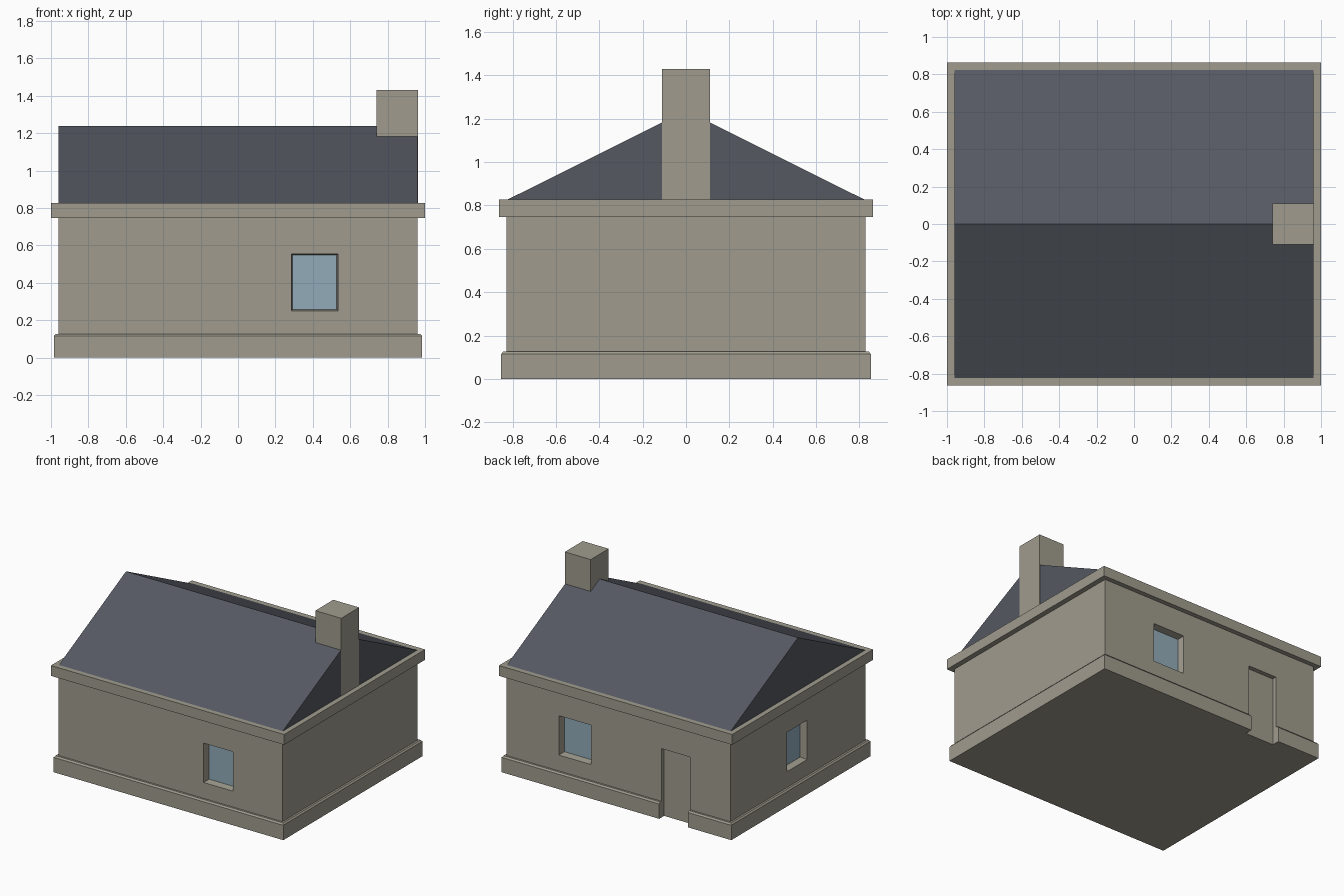
import bpy, bmesh
from math import radians

if "Cube" in bpy.data.objects:
    bpy.data.objects.remove(bpy.data.objects["Cube"])


def material(name, rgb):
    m = bpy.data.materials.new(name)
    m.diffuse_color = (*rgb, 1)
    m.use_nodes = True
    m.node_tree.nodes["Principled BSDF"].inputs["Base Color"].default_value = m.diffuse_color
    return m


STONE = material("stone", (0.35, 0.33, 0.27))
SLATE = material("slate", (0.09, 0.10, 0.12))
GLASS = material("glass", (0.29, 0.41, 0.49))


def loft(name, rings, mat):
    """Stack rectangles (x0, x1, y0, y1, z) into a closed solid."""
    bm = bmesh.new()
    loops = [[bm.verts.new(p) for p in ((x0, y0, z), (x1, y0, z), (x1, y1, z), (x0, y1, z))]
             for x0, x1, y0, y1, z in rings]
    bm.faces.new(loops[0][::-1])
    bm.faces.new(loops[-1])
    for a, b in zip(loops, loops[1:]):
        for i in range(4):
            j = (i + 1) % 4
            bm.faces.new((a[i], a[j], b[j], b[i]))
    bmesh.ops.remove_doubles(bm, verts=bm.verts, dist=1e-5)
    bmesh.ops.dissolve_degenerate(bm, edges=bm.edges, dist=1e-5)
    bmesh.ops.recalc_face_normals(bm, faces=bm.faces)
    me = bpy.data.meshes.new(name)
    bm.to_mesh(me)
    bm.free()
    me.materials.append(mat)
    ob = bpy.data.objects.new(name, me)
    bpy.context.collection.objects.link(ob)
    return ob


def centred(hx, hy, z):
    return (-hx, hx, -hy, hy, z)


def cut(target, cutter):
    mod = target.modifiers.new(cutter.name, 'BOOLEAN')
    mod.object = cutter
    mod.operation = 'DIFFERENCE'
    mod.solver = 'EXACT'
    cutter.hide_render = True
    cutter.display_type = 'WIRE'


# Masonry: plinth with bevelled top, walls, cornice
plinth = loft("plinth", [centred(.985, .852, 0), centred(.985, .852, .115),
                         centred(.975, .842, .127)], STONE)
walls = loft("walls", [centred(.96, .827, .127), centred(.96, .827, .747)], STONE)
loft("cornice", [centred(1.0, .863, .747), centred(1.0, .863, .827)], STONE)

# Gable roof and chimney standing at the right gable
roof = loft("roof", [centred(.96, .823, .827), centred(.96, 0, 1.238)], SLATE)
loft("chimney", [(.74, .962, -.11, .11, .827), (.74, .962, -.11, .11, 1.43)], STONE)

# Windows: slightly tapered recess with a glass pane at its back
Z0, Z1, TAPER = .25, .555, .008


def window(side, location, angle, width):
    h = width / 2
    # lofted inside-to-outside, then turned so the loft axis points outwards
    zc, hz = (Z0 + Z1) / 2, (Z1 - Z0) / 2
    recess = loft(side + "_window_cutter",
                  [centred(h - TAPER, hz - TAPER, -.06), centred(h + TAPER, hz + TAPER, .06)], STONE)
    pane = loft(side + "_window_glass",
                [centred(h - .004, hz - .004, -.07), centred(h - .004, hz - .004, -.055)], GLASS)
    for ob in (recess, pane):
        ob.location = (*location, zc)
        ob.rotation_euler = (radians(90), 0, radians(angle))
    cut(walls, recess)


window("front", (.41, -.827), 0, .25)
window("back", (.373, .827), 180, .275)
window("left", (-.96, .012), -90, .25)

# Door recess through wall and plinth, with the door slab at its back
doorway = loft("doorway_cutter", [(-.615, -.367, .78, 1, -.1), (-.615, -.367, .78, 1, .535)], STONE)
cut(walls, doorway)
cut(plinth, doorway)
loft("door", [(-.615, -.367, .77, .792, 0), (-.615, -.367, .77, .792, .535)], STONE)
